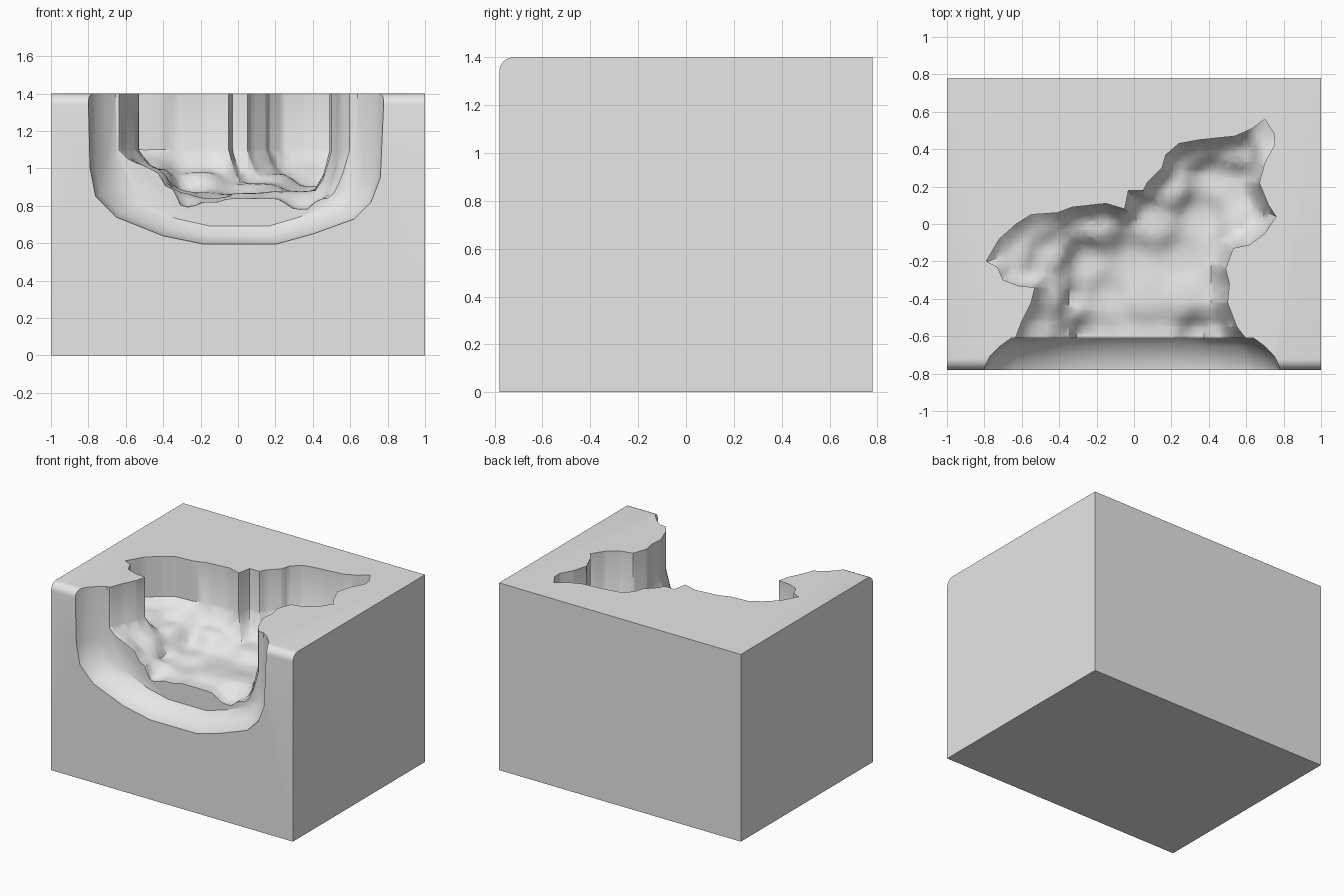
import bpy, bmesh, math
from mathutils import Vector
from mathutils.geometry import intersect_point_line

if "Cube" in bpy.data.objects:
    bpy.data.objects.remove(bpy.data.objects["Cube"])

grey = bpy.data.materials.new("plain_grey")
grey.diffuse_color = (0.8, 0.8, 0.8, 1)
grey.use_nodes = True
grey.node_tree.nodes["Principled BSDF"].inputs["Base Color"].default_value = grey.diffuse_color


def finish(bm, name):
    bmesh.ops.recalc_face_normals(bm, faces=bm.faces[:])
    me = bpy.data.meshes.new(name)
    bm.to_mesh(me)
    bm.free()
    ob = bpy.data.objects.new(name, me)
    bpy.context.collection.objects.link(ob)
    return ob


def loft(name, rings):
    """Skin a row of equal-length closed rings and cap both ends."""
    bm = bmesh.new()
    rows = [[bm.verts.new(p) for p in ring] for ring in rings]
    n = len(rows[0])
    for a, b in zip(rows, rows[1:]):
        for i in range(n):
            j = (i + 1) % n
            bm.faces.new((a[i], a[j], b[j], b[i]))
    bm.faces.new(rows[0])
    bm.faces.new(rows[-1])
    return finish(bm, name)


# Mould block: side profile with a rounded front top edge, swept across x
R = 0.06
side = [(0.78, 0), (0.78, 1.4)]
for k in range(7):
    a = math.pi / 2 * (1 + k / 6)
    side.append((-0.78 + R + R * math.cos(a), 1.4 - R + R * math.sin(a)))
side.append((-0.78, 0))
block = loft("mould_block", [[(x, y, z) for y, z in side] for x in (-1, 1)])
block.data.materials.append(grey)

# Plinth cavity: bowl-shaped section narrowing towards the back
bowl = [(-0.80, 1.7), (-0.80, 1.4), (-0.79, 1.0), (-0.76, 0.85), (-0.65, 0.74),
        (-0.40, 0.64), (-0.18, 0.595), (0.20, 0.595), (0.40, 0.65), (0.62, 0.73),
        (0.71, 0.82), (0.76, 0.95), (0.78, 1.4), (0.78, 1.7)]
rings = []
for y, sx, sz in [(-0.9, 1.02, 1.0), (-0.77, 1.0, 1.0), (-0.71, 0.965, 0.975),
                  (-0.65, 0.89, 0.94), (-0.61, 0.82, 0.88)]:
    rings.append([(x * sx, y, 1.4 + (z - 1.4) * sz) for x, z in bowl])
plinth = loft("plinth_cutter", rings)

# Animal cavity: outline seen from above
outline = [(0.62, -0.64), (0.55, -0.55), (0.50, -0.42), (0.51, -0.32), (0.49, -0.24),
           (0.53, -0.13), (0.62, -0.11), (0.70, -0.05), (0.76, 0.04), (0.72, 0.10),
           (0.67, 0.22), (0.70, 0.33), (0.75, 0.42), (0.75, 0.48), (0.70, 0.56),
           (0.63, 0.51), (0.54, 0.47), (0.35, 0.45), (0.24, 0.43), (0.17, 0.37),
           (0.15, 0.30), (0.07, 0.22), (0.05, 0.18), (-0.03, 0.18), (-0.05, 0.08),
           (-0.15, 0.11), (-0.33, 0.09), (-0.41, 0.06), (-0.55, 0.05), (-0.63, 0.0),
           (-0.72, -0.08), (-0.79, -0.20), (-0.73, -0.23), (-0.70, -0.30),
           (-0.62, -0.33), (-0.53, -0.34), (-0.55, -0.42), (-0.60, -0.52),
           (-0.63, -0.60), (-0.66, -0.64)]
# Floor heights at a few spots: feet, belly, back, neck and head
spots = [(-0.55, -0.6, 1.03), (-0.45, -0.6, 1.0), (-0.38, -0.6, 0.9), (-0.28, -0.6, 0.79),
         (-0.15, -0.6, 0.82), (0, -0.6, 0.84), (0.15, -0.6, 0.84), (0.35, -0.6, 0.78),
         (0.46, -0.6, 0.84), (-0.5, -0.4, 1.02), (-0.42, -0.4, 1.0), (-0.33, -0.4, 0.86),
         (-0.15, -0.4, 0.84), (0.05, -0.4, 0.87), (0.25, -0.4, 0.88), (0.42, -0.4, 0.88),
         (-0.65, -0.15, 1.05), (-0.45, -0.15, 1.0), (-0.25, -0.2, 0.87), (0, -0.2, 0.86),
         (0.25, -0.2, 0.86), (0.45, -0.2, 0.88), (-0.5, 0, 1.05), (-0.2, 0, 0.98),
         (0.1, 0, 0.92), (0.35, 0.05, 0.87), (0.6, 0, 0.95), (0.2, 0.2, 0.97),
         (0.4, 0.25, 0.9), (0.55, 0.2, 0.93), (0.35, 0.4, 1.0), (0.55, 0.4, 1.0),
         (0.7, 0.45, 1.08)]


def wall_distance(p):
    best = 9.0
    for a, b in zip(outline, outline[1:]):
        a, b = Vector(a), Vector(b)
        q, t = intersect_point_line(p, a, b)
        q = a.lerp(b, min(max(t, 0), 1))
        best = min(best, (p - q.to_2d()).length)
    return best


def floor_height(x, y):
    total = weight = 0.0
    for sx, sy, sz in spots:
        w = 1 / ((x - sx) ** 2 + (y - sy) ** 2 + 0.0015) ** 2
        total += w * sz
        weight += w
    z = total / weight
    rim = (1 - min(wall_distance(Vector((x, y))) / 0.1, 1)) ** 2
    return z + (max(z, 1.1) - z) * rim


bm = bmesh.new()
bm.faces.new([bm.verts.new((x, y, 0)) for x, y in outline])
bmesh.ops.triangulate(bm, faces=bm.faces[:])
STEP = 0.04
for axis in (Vector((1, 0, 0)), Vector((0, 1, 0))):
    for k in range(-20, 20):
        bmesh.ops.bisect_plane(bm, geom=bm.verts[:] + bm.edges[:] + bm.faces[:],
                               plane_co=axis * (k * STEP + 0.013), plane_no=axis)
bmesh.ops.remove_doubles(bm, verts=bm.verts[:], dist=0.0005)
for v in bm.verts:
    v.co.z = floor_height(v.co.x, v.co.y)
bmesh.ops.triangulate(bm, faces=bm.faces[:])
ret = bmesh.ops.extrude_face_region(bm, geom=bm.faces[:], use_keep_orig=True)
for g in ret["geom"]:
    if isinstance(g, bmesh.types.BMVert):
        g.co.z = 1.6
animal = finish(bm, "animal_cutter")

# Carve both cavities out of the block
bpy.context.view_layer.objects.active = block
block.select_set(True)
for cutter in (plinth, animal):
    cutter.hide_render = True
    mod = block.modifiers.new("carve", "BOOLEAN")
    mod.operation = "DIFFERENCE"
    mod.solver = "EXACT"
    mod.object = cutter
    bpy.ops.object.modifier_apply(modifier=mod.name)
for cutter in (plinth, animal):
    bpy.data.objects.remove(cutter)
for p in block.data.polygons:
    p.material_index = 0
bpy.ops.object.shade_smooth_by_angle(angle=math.radians(35))
